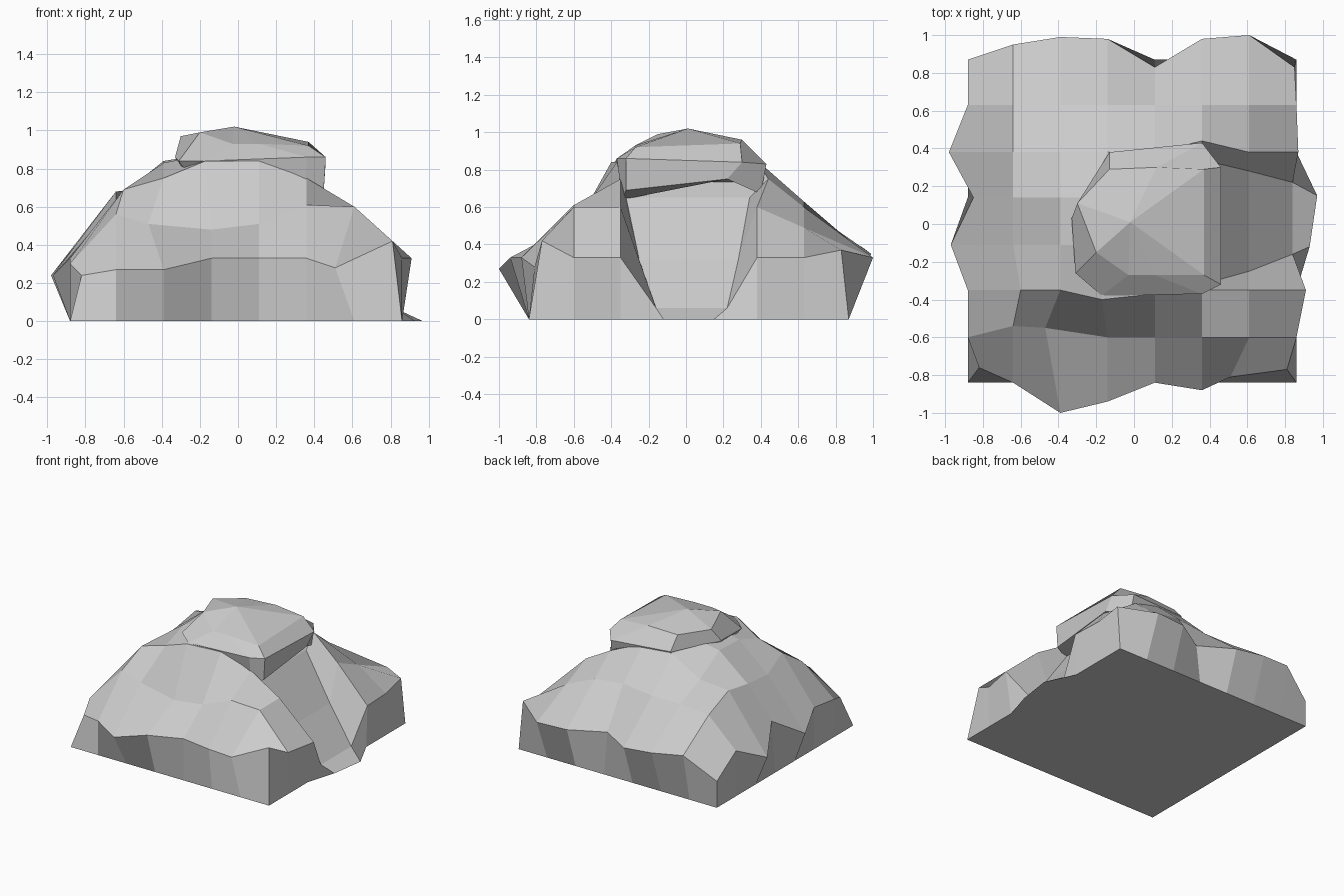
import bpy, bmesh

if "Cube" in bpy.data.objects:
    bpy.data.objects.remove(bpy.data.objects["Cube"])

XS = [-.88, -.64, -.39, -.14, .11, .36, .61, .86]
YS = [-.84, -.60, -.35, -.11, .14, .38, .63, .87]
N = 8


def finish(bm, name):
    bmesh.ops.recalc_face_normals(bm, faces=bm.faces[:])
    me = bpy.data.meshes.new(name)
    bm.to_mesh(me)
    bm.free()
    ob = bpy.data.objects.new(name, me)
    bpy.context.collection.objects.link(ob)
    return ob


# Mound: interior heights, front row to back row
HEIGHTS = [
    [.56, .51, .48, .51, .61, .60],
    [.69, .75, .84, .84, .75, .60],
    [.62, .83, .88, .86, .65, .32],
    [.64, .84, .88, .86, .65, .32],
    [.68, .70, .84, .85, .75, .60],
    [.58, .60, .60, .63, .60, .49],
]
# Rough rim: outward position and height along each side
FRONT = [(-.84, .27), (-1.0, .27), (-.94, .33), (-.84, .33), (-.88, .33), (-.81, .28)]
BACK = [(.95, .38), (.99, .35), (.98, .32), (.83, .32), (.98, .33), (1.0, .33)]
LEFT = [(-.88, .30), (-.88, .33), (-.97, .24), (-.85, .40), (-.98, .24), (-.88, .36)]
RIGHT = [(.86, .33), (.91, .33), (.84, .06), (.84, .06), (.87, .33), (.86, .33)]

top = {}
for j in range(N):
    for i in range(N):
        if 0 < i < 7 and 0 < j < 7:
            top[i, j] = [XS[i], YS[j], HEIGHTS[j - 1][i - 1]]
for k in range(1, 7):
    top[k, 0] = [XS[k], *FRONT[k - 1]]
    top[k, 7] = [XS[k], *BACK[k - 1]]
    top[0, k] = [LEFT[k - 1][0], YS[k], LEFT[k - 1][1]]
    top[7, k] = [RIGHT[k - 1][0], YS[k], RIGHT[k - 1][1]]
top[0, 0] = [-.82, -.76, .24]
top[7, 0] = [.81, -.77, .42]
top[0, 7] = [-.88, .87, .21]
top[7, 7] = [.85, .83, .37]
# small irregularities on the ridges
top[6, 0][0] = .51
top[1, 1][1] = -.54
top[2, 1][0:2] = [-.47, -.55]
top[1, 2][0] = -.60
top[3, 2][0:2] = [-.17, -.40]
top[4, 2][1] = -.37
top[5, 5][1] = .44
# chute running down the right side, narrowing towards the foot
for i, lo, hi in ((5, -.32, .34), (6, -.25, .28), (7, -.16, .22)):
    top[i, 3][1], top[i, 4][1] = lo, hi

bm = bmesh.new()
tv = {k: bm.verts.new(p) for k, p in top.items()}
for i in range(N - 1):
    for j in range(N - 1):
        bm.faces.new([tv[i, j], tv[i + 1, j], tv[i + 1, j + 1], tv[i, j + 1]])
# vertical skirt and flat base, with a lip at the chute foot
ring = ([(i, 0) for i in range(7)] + [(7, j) for j in range(7)]
        + [(i, 7) for i in range(7, 0, -1)] + [(0, j) for j in range(7, 0, -1)])
lip = {(7, 3): (.93, -.12), (7, 4): (.97, .15)}
base = [bm.verts.new((*lip.get((i, j), (XS[i], YS[j])), 0)) for i, j in ring]
for a in range(len(ring)):
    b = (a + 1) % len(ring)
    bm.faces.new([base[a], base[b], tv[ring[b]], tv[ring[a]]])
bm.faces.new(base)
finish(bm, "rock_mound")

# Overhanging cap: lower, middle and upper rings closed by a peak
RINGS = [
    [(-.25, 0, .70), (-.20, -.22, .70), (-.12, -.33, .70), (.35, -.34, .64),
     (.45, -.32, .69), (.45, .22, .75), (.37, .40, .67), (-.10, .34, .70)],
    [(-.33, .03, .86), (-.31, -.26, .84), (-.17, -.38, .84), (.36, -.37, .86),
     (.46, -.32, .86), (.46, .30, .84), (.36, .43, .83), (-.13, .38, .85)],
    [(-.30, .11, .97), (-.20, -.15, .99), (-.03, -.27, .93), (.11, -.27, .93),
     (.37, -.27, .92), (.37, .29, .94), (.12, .30, .96), (-.13, .29, .95)],
]
bm = bmesh.new()
loops = [[bm.verts.new(p) for p in r] for r in RINGS]
peak = bm.verts.new((-.02, .01, 1.02))
for k in range(8):
    n = (k + 1) % 8
    for lo, hi in zip(loops, loops[1:]):
        bm.faces.new([lo[k], lo[n], hi[n], hi[k]])
    bm.faces.new([loops[-1][k], loops[-1][n], peak])
bm.faces.new(loops[0])
finish(bm, "overhanging_cap")
